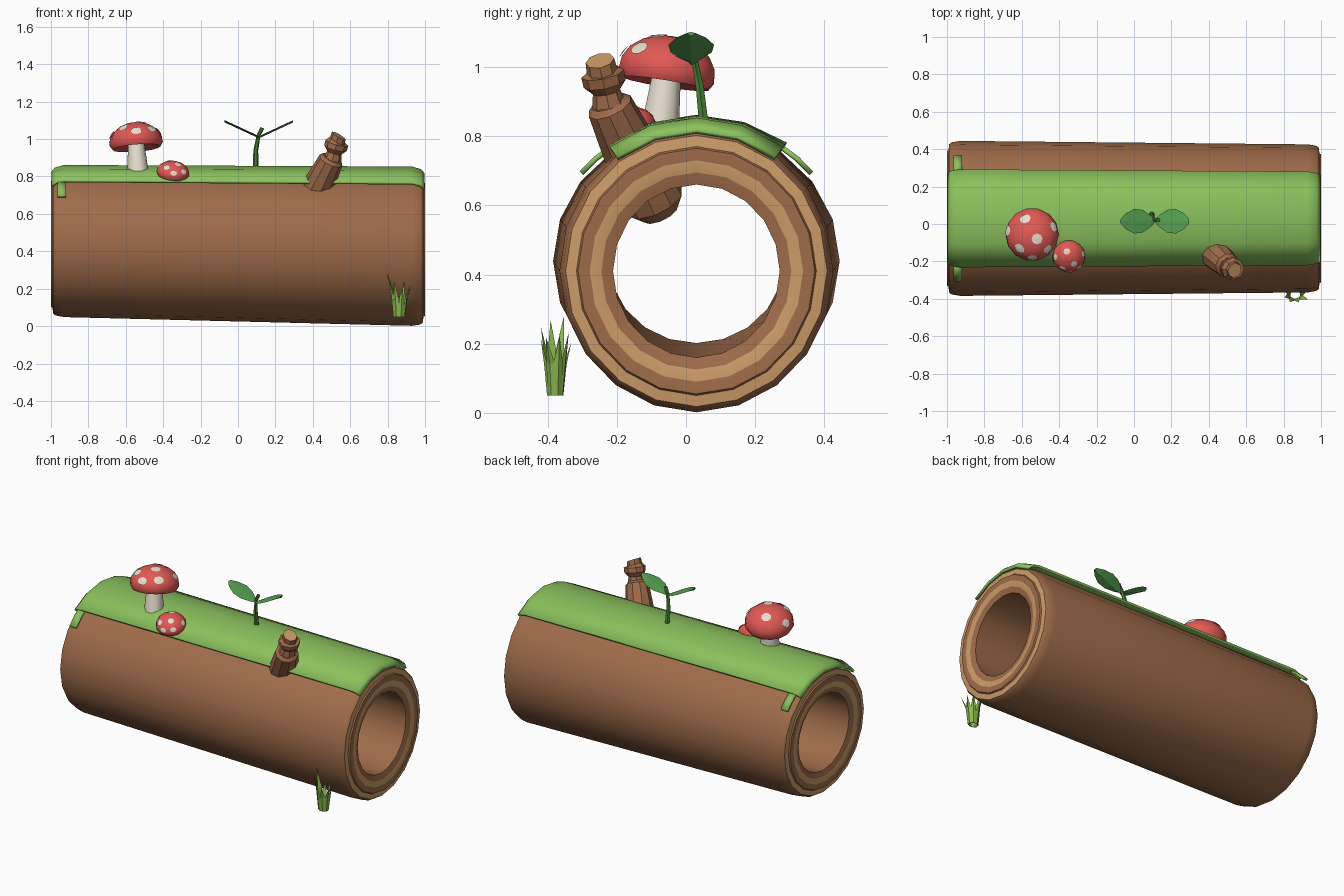
import bpy, bmesh, math, random
from math import sin, cos, pi, radians
from mathutils import Vector

if "Cube" in bpy.data.objects:
    bpy.data.objects.remove(bpy.data.objects["Cube"])
random.seed(4)

def mat(name, r, g, b):
    m = bpy.data.materials.new(name)
    m.diffuse_color = (r, g, b, 1)
    m.use_nodes = True
    m.node_tree.nodes["Principled BSDF"].inputs["Base Color"].default_value = m.diffuse_color
    return m

BARK = mat("bark", .35, .15, .07)
WOOD = mat("cut_wood", .60, .33, .14)
MOSS = mat("moss_green", .26, .54, .11)
RED = mat("cap_red", .75, .10, .09)
CREAM = mat("cream", .80, .73, .62)
LEAF = mat("leaf_green", .10, .38, .09)
STEM = mat("stem_green", .07, .24, .04)
GRASS = mat("grass_green", .26, .48, .08)

def make(name, verts, faces, mats, idx=None, smooth=None, fix=True):
    me = bpy.data.meshes.new(name)
    me.from_pydata([tuple(v) for v in verts], [], faces)
    for m in mats:
        me.materials.append(m)
    if idx:
        me.polygons.foreach_set("material_index", idx)
    if fix:
        bm = bmesh.new()
        bm.from_mesh(me)
        bmesh.ops.recalc_face_normals(bm, faces=bm.faces)
        bm.to_mesh(me)
        bm.free()
    ob = bpy.data.objects.new(name, me)
    bpy.context.collection.objects.link(ob)
    if smooth:
        bpy.ops.object.select_all(action='DESELECT')
        ob.select_set(True)
        bpy.context.view_layer.objects.active = ob
        bpy.ops.object.shade_smooth_by_angle(angle=radians(smooth))
    return ob

def tube(name, path, n, mats, smooth=None, cap_mat=0):
    """Rings of n points around (centre, axis, radius) stations, capped at both ends."""
    verts, faces = [], []
    for c, ax, r in path:
        ax = Vector(ax).normalized()
        u = ax.cross(Vector((0, 1, 0))).normalized()
        w = ax.cross(u)
        verts += [Vector(c) + r * (cos(2*pi*k/n) * u + sin(2*pi*k/n) * w) for k in range(n)]
    for i in range(len(path) - 1):
        faces += [(i*n+k, i*n+(k+1) % n, (i+1)*n+(k+1) % n, (i+1)*n+k) for k in range(n)]
    faces += [tuple(range(n)), tuple(range(len(verts)-n, len(verts)))]
    return make(name, verts, faces, mats, [0]*(len(faces)-1) + [cap_mat], smooth)

# Hollow log: slightly skewed round section running along x
def log_point(x, r, a):
    k = r / .41
    return Vector((x, .03 + k*(.405 - .01*x)*sin(a), .425 - .015*x + k*(.40 + .01*x)*cos(a)))

N = 20
half = [(.93, .41), (.975, .402), (.988, .392), (.992, .36), (1, .355), (1, .32), (.995, .285), (.985, .25)]
mids = [0, 0, 1, 0, 0, 1, 0]
prof = half + [(-x, r) for x, r in reversed(half)]
pm = mids + [0] + mids[::-1] + [0]
verts = [log_point(x, r, 2*pi*k/N) for x, r in prof for k in range(N)]
faces, idx = [], []
P = len(prof)
for i in range(P):
    j = (i + 1) % P
    for k in range(N):
        q = (k + 1) % N
        faces.append((i*N+k, i*N+q, j*N+q, j*N+k))
        idx.append(pm[i])
make("hollow_log", verts, faces, [BARK, WOOD], idx, 30)

# Moss blanket over the top, rolled over both ends, with hanging tabs
def shell(name, xs, angles, thick):
    w = len(angles)
    v = [log_point(x, r, radians(a)) for x, r in xs for a in angles]
    f = [(i*w+k, i*w+k+1, (i+1)*w+k+1, (i+1)*w+k) for i in range(len(xs)-1) for k in range(w-1)]
    ob = make(name, v, f, [MOSS], smooth=40)
    s = ob.modifiers.new("thickness", 'SOLIDIFY')
    s.thickness = thick
    s.offset = 0
    return ob

shell("moss", [(-.993, .402), (-.975, .423), (-.93, .436), (0, .436), (.93, .436), (.975, .423), (.993, .402)],
      [-36, -18, 0, 18, 36], .014)
for side in (-1, 1):
    shell("moss_tab", [(-.965, .422), (-.92, .424)], [side*a for a in (34, 43, 51)], .014)

# Broken branch stub: leaning base that reaches into the hollow, then a neck and knob
d = Vector((.41, -.39, .825))
p0 = Vector((.36, -.09, .61))
tube("branch_stub", [(p0 - d*.04, d, .055), (p0, d, .088), (p0 + d*.15, d, .085), (p0 + d*.335, d, .068),
                     (p0 + d*.35, d, .05)], 10, [BARK], 35)
d2 = Vector((.25, -.2, .95))
p1 = Vector((.505, -.222, .89))
tube("branch_knob", [(p1, d2, .05), (p1 + d2*.04, d2, .04), (p1 + d2*.065, d2, .062), (p1 + d2*.095, d2, .063),
                     (p1 + d2*.105, (.5, -.2, .85), .045), (p1 + d2*.135, (.5, -.2, .85), .042)],
     8, [BARK, WOOD], cap_mat=1)

# Mushrooms: stem, domed cap and spots that follow the dome
def mushroom(name, base, top, tilt, a, b, r_stem, spots):
    base, top = Vector(base), Vector(top)
    ax = Vector(tilt).normalized()
    rot = Vector((0, 0, 1)).rotation_difference(ax)
    tube(name + "_stem", [(base, top - base, r_stem*1.15), (base.lerp(top, .5), top - base, r_stem),
                          (top, top - base, r_stem*.85)], 10, [CREAM], 40)
    rings = [(a*.3, -.1*b), (a*.9, -.32*b), (a, -.1*b)]
    rings += [(a*cos(radians(t)), b*sin(radians(t))) for t in (14, 34, 54, 72, 86)]
    tube(name + "_cap", [(top + ax*h, ax, r) for r, h in rings], 14, [RED], 40)
    v, f = [], []
    for az, el in spots:
        az, el = radians(az), radians(el)
        dirn = Vector((cos(az)*cos(el), sin(az)*cos(el), sin(el)))
        u = dirn.orthogonal().normalized()
        w = dirn.cross(u)
        s = len(v)
        pts = [dirn] + [(dirn + .21*(cos(k*pi/4)*u + sin(k*pi/4)*w)).normalized() for k in range(8)]
        v += [top + rot @ (Vector((p.x*a, p.y*a, p.z*b)) * 1.025) for p in pts]
        f += [(s, s+1+k, s+1+(k+1) % 8) for k in range(8)]
    make(name + "_spots", v, f, [CREAM], fix=False)

spots = [(113, 58), (-50, 68), (-125, 42), (-45, 28), (-88, 22), (175, 28), (15, 30)]
mushroom("large_mushroom", (-.535, -.075, .82), (-.545, -.055, .985), (-.08, .16, 1), .143, .105, .05, spots)
mushroom("small_mushroom", (-.355, -.15, .76), (-.348, -.172, .82), (.12, -.3, .95), .088, .062, .028, spots)

# Sprout: bent stem, small bud and two mirrored leaves
tube("sprout_stem", [((.095, .052, .83), (0, -.1, 1), .016), ((.095, .04, .94), (.1, -.1, 1), .013),
                     ((.11, .025, 1.02), (.3, -.1, 1), .01), ((.13, .02, 1.06), (.4, 0, 1), .011)],
     6, [STEM], 40)
outline = [(0, .006), (.12, .03), (.35, .06), (.6, .066), (.85, .042), (1, .012)]
for side in (-1, 1):
    v = []
    for t, w in outline:
        c = Vector((.112 + side*.183*t, .015, 1.01 + .085*t))
        v += [c + Vector((0, -w, .003)), c - Vector((0, 0, .006)), c + Vector((0, w, .003)), c + Vector((0, 0, .006))]
    f = [(i*4+k, i*4+(k+1) % 4, i*4+4+(k+1) % 4, i*4+4+k) for i in range(len(outline)-1) for k in range(4)]
    f += [(0, 1, 2, 3), tuple(range(len(v)-4, len(v)))]
    make("sprout_leaf", v, f, [LEAF])

# Grass tuft beside the right end: tapering three-sided blades leaning outwards
v, f = [], []
for i in range(8):
    a = i*2*pi/8 + .3
    out = Vector((cos(a), .75*sin(a), 0))
    tan = Vector((-sin(a), cos(a), 0))
    root = Vector((.862, -.378, .05)) + out*.026
    h = random.uniform(.15, .24)
    s = len(v)
    for t, lean, w in ((0, 0, .013), (.55, .012, .014)):
        c = root + out*lean + Vector((0, 0, h*t))
        v += [c - tan*w, c + tan*w, c + out*.007]
    v.append(root + out*random.uniform(.03, .052) + Vector((0, 0, h)))
    for k in range(3):
        q = (k + 1) % 3
        f += [(s+k, s+q, s+3+q, s+3+k), (s+3+k, s+3+q, s+6)]
    f.append((s, s+1, s+2))
make("grass_tuft", v, f, [GRASS])
